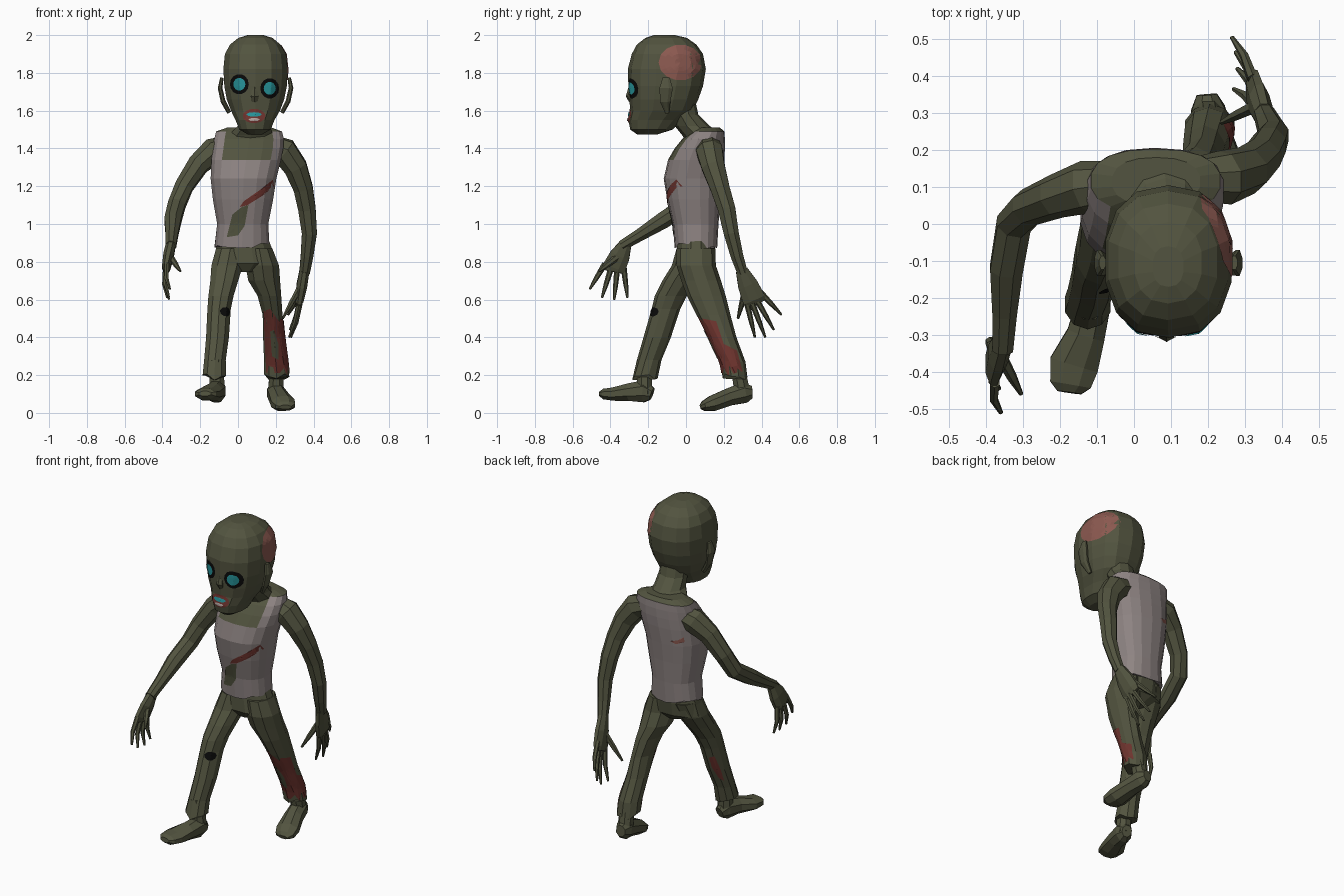
import bpy, bmesh, math, random
from mathutils import Vector
from mathutils.bvhtree import BVHTree

random.seed(4)
X, Y, Z = Vector((1, 0, 0)), Vector((0, 1, 0)), Vector((0, 0, 1))


def material(name, *rgb):
    m = bpy.data.materials.new(name)
    m.diffuse_color = (*rgb, 1)
    return m


SKIN = material("olive skin and cloth", 0.085, 0.088, 0.05)
SHIRT = material("dirty grey cotton", 0.27, 0.23, 0.225)
BLOOD = material("dark blood", 0.16, 0.035, 0.028)
SCALP = material("raw scalp", 0.26, 0.1, 0.08)
BLACK = material("black", 0.003, 0.003, 0.003)
TEAL = material("teal", 0.02, 0.3, 0.33)
TEETH = material("pale teeth", 0.45, 0.36, 0.34)


def make(name, verts, faces, *mats):
    bm = bmesh.new()
    vs = [bm.verts.new(v) for v in verts]
    for f in faces:
        bm.faces.new([vs[i] for i in f])
    bmesh.ops.recalc_face_normals(bm, faces=bm.faces)
    me = bpy.data.meshes.new(name)
    bm.to_mesh(me)
    bm.free()
    ob = bpy.data.objects.new(name, me)
    bpy.context.collection.objects.link(ob)
    for m in mats:
        me.materials.append(m)
    return ob


def loft(name, rings, *mats, n=10, power=2.0, rag=0):
    """Skin rings of (centre, U, V); rag makes the first ring ragged."""
    def sp(a):
        return math.copysign(abs(a) ** (2 / power), a)
    verts, faces = [], []
    for k, (c, u, v) in enumerate(rings):
        for i in range(n):
            a = 2 * math.pi * (i + 0.5) / n
            p = c + u * sp(math.cos(a)) + v * sp(math.sin(a))
            if k == 0 and rag:
                p = p + Z * random.uniform(-rag, rag)
            verts.append(p)
    for k in range(len(rings) - 1):
        for i in range(n):
            j = (i + 1) % n
            faces.append((k * n + i, k * n + j, k * n + n + j, k * n + n + i))
    faces.append(tuple(range(n)))
    faces.append(tuple(range(len(verts) - n, len(verts))))
    return make(name, verts, faces, *mats)


def levels(*rows):
    """Horizontal rings from z, x min, x max, y min, y max."""
    return [(Vector(((a + b) / 2, (c + d) / 2, z)), X * (b - a) / 2, Y * (d - c) / 2)
            for z, a, b, c, d in rows]


def tube(name, pts, n=8):
    """Tube along points of x, y, z, radius towards x, other radius."""
    cs = [Vector(p[:3]) for p in pts]
    rings = []
    for i, p in enumerate(pts):
        t = (cs[min(i + 1, len(cs) - 1)] - cs[max(i - 1, 0)]).normalized()
        u = (X - t * X.dot(t)).normalized()
        rings.append((cs[i], u * p[3], t.cross(u) * p[-1]))
    return loft(name, rings, SKIN, n=n)


def oval(cx, cz, rx, rz, n=14):
    return [(cx + rx * math.cos(2 * math.pi * i / n), cz + rz * math.sin(2 * math.pi * i / n))
            for i in range(n)]


def decal(name, target, outline, d, mat, lift=0.004):
    """Drape a flat outline, seen from direction d, over a part."""
    me = target.data
    tree = BVHTree.FromPolygons([v.co for v in me.vertices], [p.vertices for p in me.polygons])
    d = Vector(d).normalized()
    u = Z.cross(d)
    pts = []
    for i, (a, b) in enumerate(outline):
        e, f = outline[(i + 1) % len(outline)]
        pts += [(a, b), ((a + e) / 2, (b + f) / 2)]
    n = len(pts)
    cx, cz = sum(p[0] for p in pts) / n, sum(p[1] for p in pts) / n
    flat = [(cx, cz)]
    for s in (0.25, 0.5, 0.75, 1):
        flat += [(cx + (a - cx) * s, cz + (b - cz) * s) for a, b in pts]
    verts = []
    for a, b in flat:
        o = u * a + Z * b
        hit = tree.ray_cast(o + d * 2, -d)[0] or tree.find_nearest(o)[0]
        verts.append(hit + d * lift)
    faces = [(0, 1 + i, 1 + (i + 1) % n) for i in range(n)]
    for k in range(3):
        for i in range(n):
            j = (i + 1) % n
            faces.append((1 + k * n + i, 1 + k * n + j, 1 + k * n + n + j, 1 + k * n + n + i))
    return make(name, verts, faces, mat)


def hand(side, wrist, palm, tips, thumb):
    w, p = Vector(wrist), Vector(palm)
    tips = [Vector(t) for t in tips]
    mean = sum(tips, Vector()) / len(tips)
    tube(side + "_palm", [(*w, .028, .035), (*w.lerp(p, .5), .03, .058),
                          (*p, .024, .066), (*p.lerp(mean, .15), .014, .055)])
    for i, t in enumerate(tips):
        k = p + (t - mean) * 0.5
        mid = k.lerp(t, 0.55) + X * (0.008 if p.x > 0 else -0.012)
        tube(f"{side}_finger_{i}", [(*k, .015, .016), (*mid, .012, .013), (*t, .006, .006)], 6)
    t = Vector(thumb)
    a = w.lerp(p, .45)
    tube(side + "_thumb", [(*a, .018, .02), (*a.lerp(t, .6), .014, .015), (*t, .006, .007)], 6)


# Head, neck, ears, nose
head = loft("head", levels(
    (1.475, .05, .13, -.26, -.15), (1.5, .005, .175, -.295, -.07), (1.55, -.015, .195, -.305, -.02),
    (1.6, -.04, .225, -.295, .035), (1.66, -.063, .248, -.3, .065), (1.73, -.076, .262, -.305, .09),
    (1.82, -.081, .267, -.308, .105), (1.9, -.073, .258, -.287, .09), (1.95, -.045, .228, -.26, .055),
    (1.985, 0, .185, -.215, .005), (2.0, .05, .135, -.17, -.06)), SKIN, n=14, power=2.35)
loft("neck", levels((1.4, -.1, .22, .02, .2), (1.47, -.055, .19, -.02, .185), (1.52, -.005, .175, -.06, .125),
                    (1.58, .005, .175, -.08, .065), (1.65, .01, .17, -.1, .05)), SKIN)
for side, s in (("left", -1), ("right", 1)):
    tube(side + "_ear", [(.093 + s * dx, y, z, a, b) for dx, y, z, a, b in (
        (.14, -.1, 1.59, .012, .012), (.172, -.11, 1.65, .014, .03),
        (.188, -.105, 1.72, .013, .038), (.178, -.105, 1.775, .01, .02))])
tube("nose", [(.088, -.285, 1.72, .014, .02), (.088, -.297, 1.675, .024, .022), (.088, -.288, 1.65, .02, .014)], 6)

# Face details and scalp wound
FRONT, RIGHT = (0, -1, 0), (1, 0, 0)
for side, x, z in (("left", .007, 1.74), ("right", .168, 1.718)):
    decal(side + "_eye_socket", head, oval(x, z, .05, .054), FRONT, BLACK)
    decal(side + "_iris", head, oval(x, z, .032, .034), FRONT, TEAL, .008)
decal("mouth", head, oval(.085, 1.572, .06, .038), FRONT, BLOOD)
decal("upper_teeth", head, oval(.085, 1.58, .042, .012, 8), FRONT, TEAL, .008)
decal("lower_teeth", head, oval(.085, 1.553, .03, .009, 8), FRONT, TEETH, .008)
decal("scalp_wound", head, oval(-.03, 1.855, .115, .095), RIGHT, SCALP)

# Vest: skin shows above the scooped neckline
vest = loft("vest", levels(
    (.885, -.125, .168, -.06, .165), (1.0, -.112, .162, -.07, .172), (1.13, -.135, .188, -.1, .182),
    (1.24, -.147, .205, -.118, .193), (1.34, -.143, .23, -.095, .203), (1.4, -.135, .242, -.06, .206),
    (1.45, -.128, .245, -.02, .206), (1.49, -.118, .235, .03, .203), (1.51, -.06, .18, .05, .18)),
    SHIRT, SKIN, n=18, power=2.4, rag=.015)
for f in vest.data.polygons:
    c = f.center
    if c.z > 1.495 or (c.z > 1.36 and c.y < .06 and abs(c.x - .055) < .115):
        f.material_index = 1
decal("chest_gash", vest, [(.01, 1.09), (.05, 1.1), (.13, 1.15), (.19, 1.2), (.185, 1.235),
                           (.13, 1.19), (.08, 1.155), (.03, 1.12)], FRONT, BLOOD)
decal("vest_tear", vest, [(-.06, .93), (0, .94), (.035, .99), (.055, 1.1), (.02, 1.09), (-.03, 1.05),
                          (-.045, .99)], FRONT, SKIN)
decal("back_tear", vest, [(.03, 1.27), (.07, 1.28), (.1, 1.3), (.1, 1.27), (.06, 1.255)], (0, 1, 0), SCALP)

# Trousers
loft("pelvis", levels((.745, -.02, .1, -.02, .1), (.79, -.14, .218, -.055, .145), (.87, -.122, .185, -.052, .158),
                      (.96, -.1, .15, -.05, .155)), SKIN, n=12)
left_leg = loft("left_trouser_leg", levels(
    (.19, -.19, -.06, -.285, -.15), (.28, -.182, -.062, -.26, -.13), (.4, -.172, -.045, -.225, -.08),
    (.55, -.165, -.035, -.182, -.03), (.62, -.16, -.02, -.165, .005), (.7, -.15, .005, -.125, .06),
    (.78, -.145, .03, -.075, .115), (.87, -.12, .04, -.05, .15)), SKIN, rag=.02)
right_leg = loft("right_trouser_leg", levels(
    (.19, .135, .275, .195, .325), (.27, .135, .268, .18, .315), (.4, .13, .25, .12, .267),
    (.52, .128, .238, .055, .235), (.62, .1, .232, .005, .21), (.7, .05, .227, -.025, .185),
    (.78, .035, .222, -.05, .158), (.87, .04, .185, -.05, .155)), SKIN, rag=.02)
decal("shin_blood_front", right_leg, [(.135, .54), (.17, .55), (.22, .48), (.238, .35), (.262, .21),
                                      (.15, .21), (.142, .35)], FRONT, BLOOD)
decal("shin_flap", right_leg, [(.17, .43), (.19, .44), (.215, .36), (.215, .28), (.18, .3)], FRONT, SKIN, .008)
decal("shin_blood_side", right_leg, [(.085, .5), (.16, .485), (.2, .365), (.27, .33), (.3, .22), (.22, .2),
                                     (.19, .28), (.135, .37)], RIGHT, BLOOD)
decal("calf_blood", left_leg, [(.12, .49), (.15, .5), (.19, .4), (.21, .33), (.18, .35), (.14, .42)],
      (-1, 1, 0), BLOOD)
decal("knee_hole", left_leg, oval(-.155, .535, .035, .025, 9), (.6, -.8, 0), BLACK)

# Ankles and feet
tube("left_ankle", [(-.12, -.215, .28, .045), (-.112, -.22, .18, .042), (-.11, -.22, .1, .045)])
tube("right_ankle", [(.205, .26, .28, .045), (.203, .285, .18, .042), (.2, .3, .1, .045)])
tube("left_foot", [(-.1, -.18, .1, .03, .035), (-.11, -.22, .115, .05, .064), (-.13, -.3, .11, .056, .05),
                   (-.162, -.38, .1, .072, .038), (-.172, -.435, .1, .06, .03), (-.175, -.456, .102, .035, .014)])
tube("right_foot", [(.197, .35, .11, .03, .035), (.2, .31, .108, .05, .06), (.215, .23, .085, .056, .05),
                    (.238, .14, .05, .068, .045), (.25, .093, .036, .058, .028), (.25, .075, .03, .035, .012)])

# Arms and hands
tube("left_arm", [(-.05, .11, 1.41, .06), (-.13, .1, 1.385, .072), (-.21, .075, 1.315, .06),
                  (-.285, .045, 1.2, .052), (-.325, 0, 1.1, .05), (-.345, -.12, 1.02, .048),
                  (-.35, -.24, .945, .036), (-.355, -.34, .885, .03)])
tube("right_arm", [(.16, .12, 1.42, .06), (.245, .125, 1.385, .075), (.305, .145, 1.3, .066),
                   (.345, .18, 1.19, .055), (.365, .215, 1.08, .05), (.378, .24, .95, .043),
                   (.365, .27, .83, .036), (.352, .3, .74, .03)])
hand("left", (-.355, -.32, .895), (-.38, -.38, .77),
     [(-.36, -.51, .655), (-.365, -.445, .61), (-.365, -.38, .6), (-.375, -.31, .61)], (-.305, -.46, .75))
hand("right", (.352, .295, .755), (.325, .36, .6),
     [(.27, .365, .4), (.28, .42, .4), (.275, .465, .44), (.265, .505, .52)], (.237, .275, .5))
